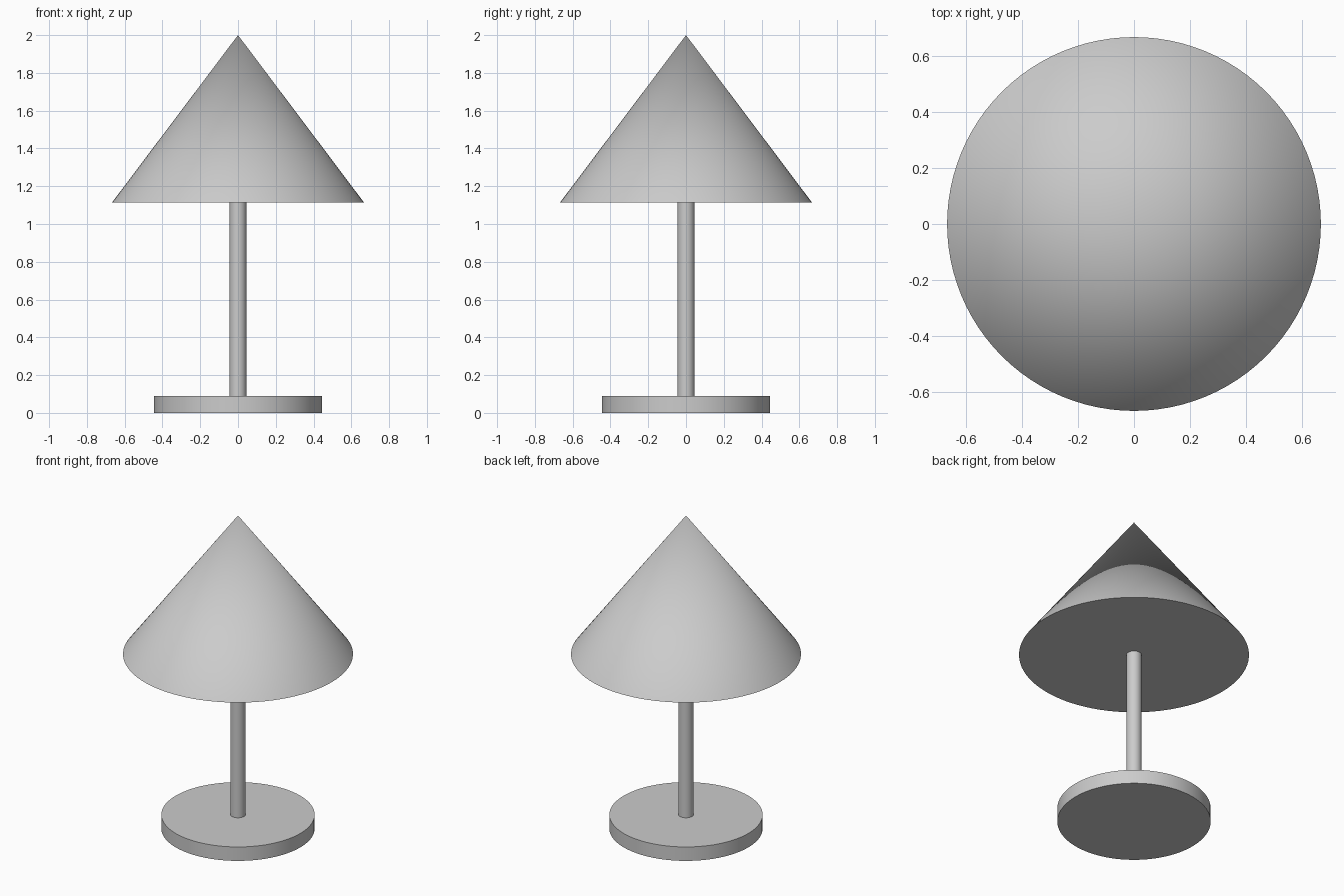
import bpy

if "Cube" in bpy.data.objects:
    bpy.data.objects.remove(bpy.data.objects["Cube"])

SIDES = 96


def round_part(name, bottom_radius, top_radius, bottom, top):
    """Capped cylinder or cone standing between two heights."""
    bpy.ops.mesh.primitive_cone_add(
        vertices=SIDES, radius1=bottom_radius, radius2=top_radius,
        depth=top - bottom, location=(0, 0, (bottom + top) / 2))
    part = bpy.context.object
    part.name = name
    bpy.ops.object.shade_smooth_by_angle()
    return part


# Flat disc foot
round_part("base", 0.444, 0.444, 0.0, 0.089)

# Slim upright from foot to shade
round_part("pole", 0.0444, 0.0444, 0.089, 1.115)

# Solid pointed shade with a closed underside
round_part("shade", 0.666, 0.0, 1.115, 2.0)
